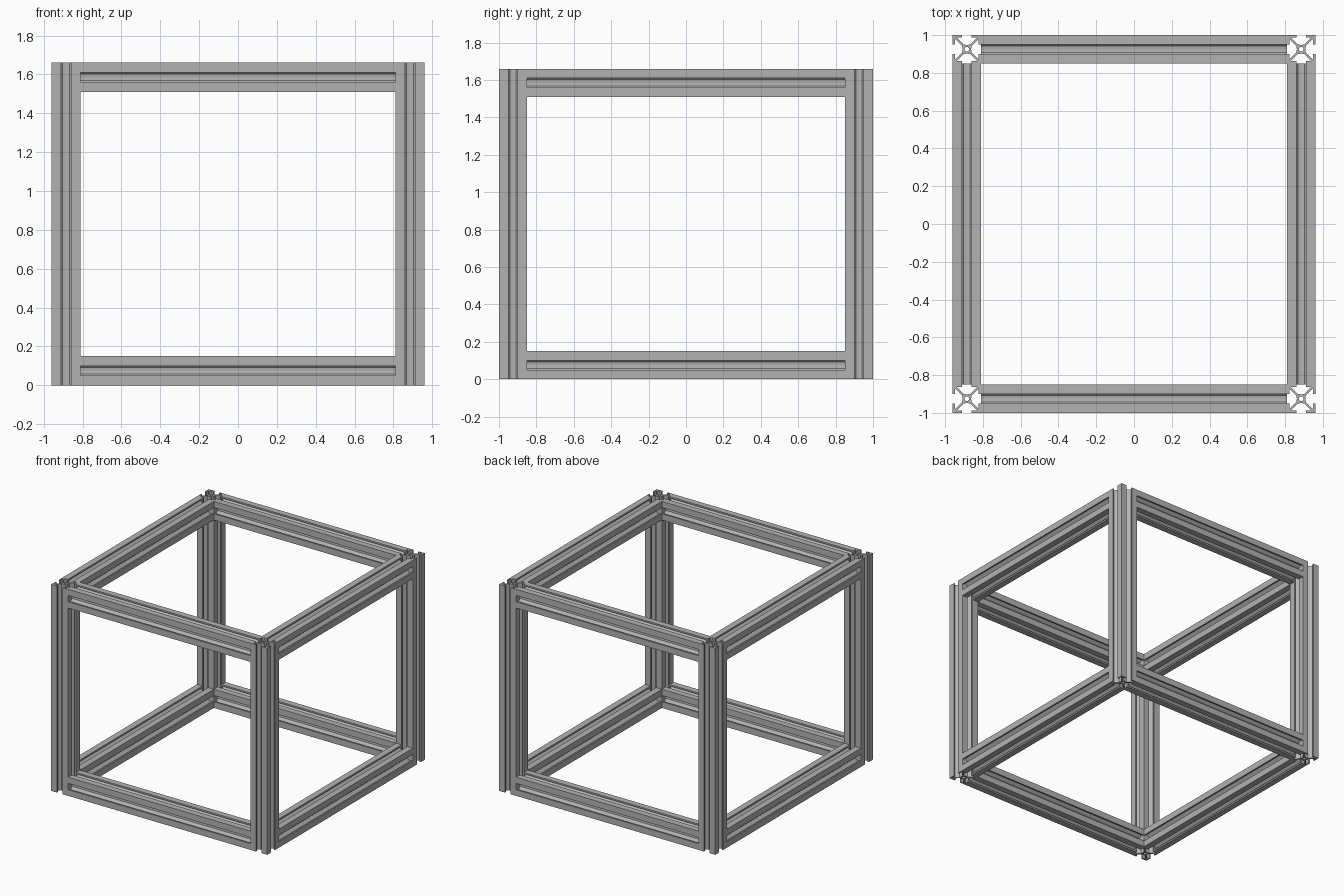
import bpy, bmesh, math
from mathutils import Matrix, Vector

cube = bpy.data.objects.get("Cube")
if cube:
    bpy.data.objects.remove(cube)

# Overall half sizes, height and bar width
HX, HY, H, W = 0.96, 1.0, 1.66, 0.15
R = W / 2

grey = bpy.data.materials.new("aluminium grey")
grey.use_nodes = True
grey.diffuse_color = (0.45, 0.45, 0.45, 1)
grey.node_tree.nodes["Principled BSDF"].inputs["Base Color"].default_value = (0.45, 0.45, 0.45, 1)


def slot_profile():
    """Outline of a four-slot extrusion: half a slot, mirrored, then turned four times."""
    half = [(0.017, 0.025), (0.055, 0.063), (0.025, 0.063), (0.025, R)]
    side = [(-x, y) for x, y in reversed(half)] + [(0, 0.023)] + half + [(R, R)]
    return [Matrix.Rotation(-k * math.pi / 2, 2) @ Vector(p)
            for k in range(4) for p in side]


def bore_profile(radius=0.013, count=16):
    return [Vector((radius * math.cos(a), radius * math.sin(a)))
            for a in (2 * math.pi * i / count for i in range(count))]


def extrusion(name, length, centre, axis):
    bm = bmesh.new()
    edges = []
    for loop in (slot_profile(), bore_profile()):
        verts = [bm.verts.new((p.x, p.y, -length / 2)) for p in loop]
        edges += [bm.edges.new((v, verts[i - 1])) for i, v in enumerate(verts)]
    # End cap with the bore left open, then pulled to full length
    bmesh.ops.triangle_fill(bm, edges=edges, use_beauty=True)
    result = bmesh.ops.extrude_face_region(bm, geom=bm.faces[:], use_keep_orig=True)
    top = [g for g in result["geom"] if isinstance(g, bmesh.types.BMVert)]
    bmesh.ops.translate(bm, verts=top, vec=(0, 0, length))
    bmesh.ops.recalc_face_normals(bm, faces=bm.faces[:])
    turn = Vector((0, 0, 1)).rotation_difference(Vector(axis)).to_matrix().to_4x4()
    bm.transform(turn)
    mesh = bpy.data.meshes.new(name)
    bm.to_mesh(mesh)
    bm.free()
    mesh.materials.append(grey)
    obj = bpy.data.objects.new(name, mesh)
    obj.location = centre
    bpy.context.collection.objects.link(obj)


X, Y = HX - R, HY - R
# Four full-height corner posts
for sx, side in ((-1, "right"), (1, "left")):
    for sy, end in ((-1, "front"), (1, "back")):
        extrusion(f"{end}_{side}_post", H, (sx * X, sy * Y, H / 2), (0, 0, 1))

# Rails between the posts, at the bottom and the top
for z, level in ((R, "bottom"), (H - R, "top")):
    for s, end, side in ((-1, "front", "right"), (1, "back", "left")):
        extrusion(f"{level}_{end}_rail", 2 * (HX - W), (0, s * Y, z), (1, 0, 0))
        extrusion(f"{level}_{side}_rail", 2 * (HY - W), (s * X, 0, z), (0, 1, 0))
